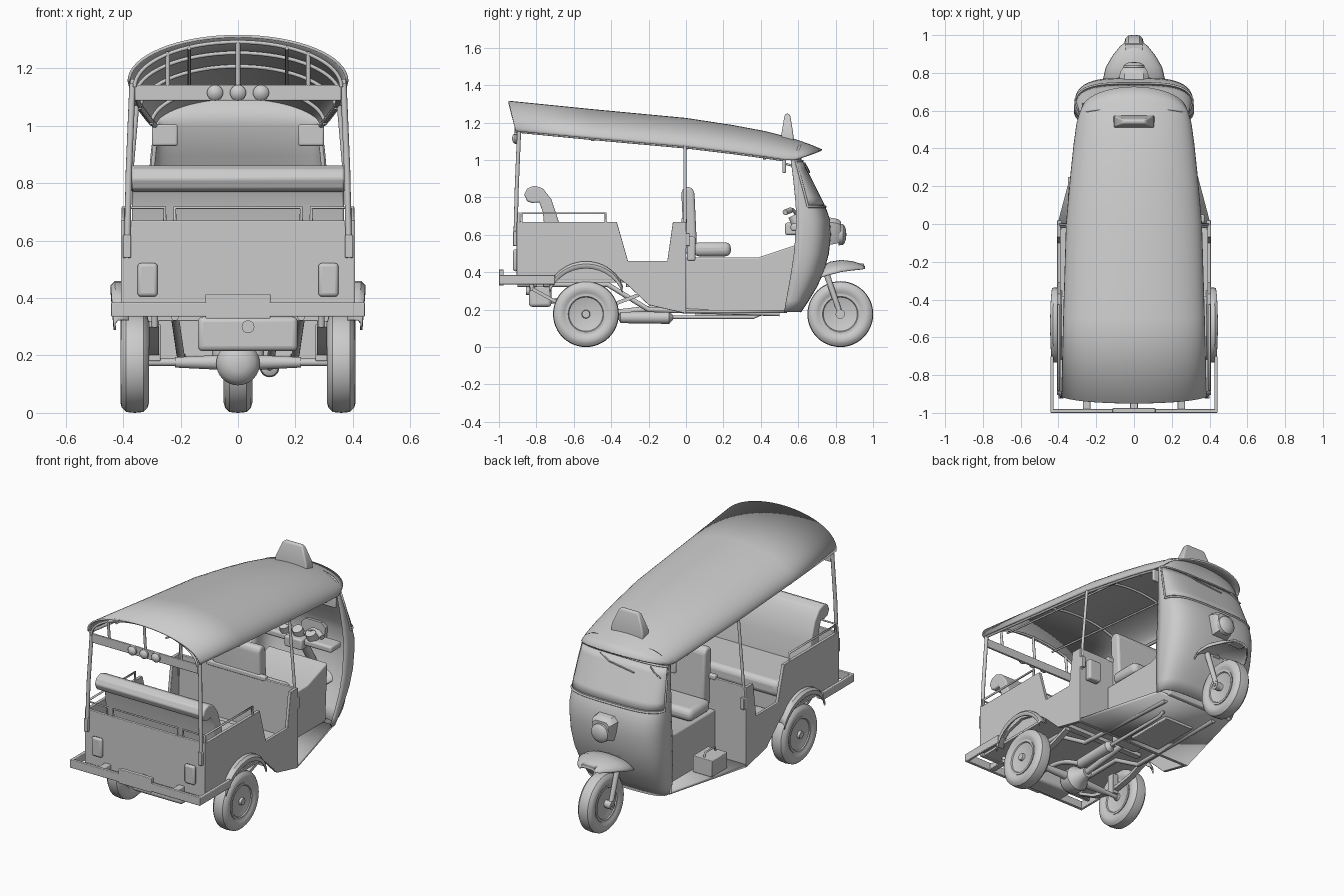
import bpy, bmesh, math
from mathutils import Vector

def mesh(name, verts, faces, thick=0, bevel=0, angle=35):
    me = bpy.data.meshes.new(name)
    me.from_pydata([tuple(v) for v in verts], [], faces)
    bm = bmesh.new()
    bm.from_mesh(me)
    bmesh.ops.recalc_face_normals(bm, faces=bm.faces)
    bm.to_mesh(me)
    bm.free()
    me.shade_smooth()
    me.set_sharp_from_angle(angle=math.radians(angle))
    ob = bpy.data.objects.new(name, me)
    bpy.context.collection.objects.link(ob)
    if thick:
        m = ob.modifiers.new("Solid", 'SOLIDIFY')
        m.thickness, m.offset = thick, 0
    if bevel:
        m = ob.modifiers.new("Bevel", 'BEVEL')
        m.width, m.segments, m.limit_method = bevel, 3, 'ANGLE'
    return ob

def box(name, x0, x1, y0, y1, z0, z1, bevel=0.004):
    return prism(name, [(y0, z0), (y1, z0), (y1, z1), (y0, z1)], x0, x1, bevel)

def prism(name, prof, x0, x1, bevel=0.004):
    n = len(prof)
    v = [(x, y, z) for x in (x0, x1) for y, z in prof]
    f = [tuple(range(n)), tuple(range(2 * n - 1, n - 1, -1))]
    f += [(i, (i + 1) % n, n + (i + 1) % n, n + i) for i in range(n)]
    return mesh(name, v, f, bevel=bevel)

def loft(name, rings, thick=0, closed=False, caps=False, bevel=0):
    n = len(rings[0])
    f = [(i * n + j, i * n + (j + 1) % n, (i + 1) * n + (j + 1) % n, (i + 1) * n + j)
         for i in range(len(rings) - 1) for j in range(n if closed else n - 1)]
    if caps:
        f += [tuple(range(n)), tuple(range((len(rings) - 1) * n, len(rings) * n))]
    return mesh(name, [p for r in rings for p in r], f, thick, bevel)

def lathe(name, origin, axis, prof, n=32):
    # prof holds (distance along axis, radius) pairs
    q = Vector(axis).to_track_quat('Z', 'Y')
    rings = [[Vector(origin) + q @ Vector((r * math.cos(a), r * math.sin(a), h))
              for a in (2 * math.pi * k / n for k in range(n))] for h, r in prof]
    return loft(name, rings, closed=True, caps=True)

def rod(name, a, b, r, r2=None, n=20):
    d = Vector(b) - Vector(a)
    return lathe(name, a, d, [(0, r), (d.length, r if r2 is None else r2)], n)

def tube(name, pts, r=0.008, smooth=False):
    cu = bpy.data.curves.new(name, 'CURVE')
    cu.dimensions, cu.bevel_depth, cu.bevel_resolution, cu.use_fill_caps = '3D', r, 3, True
    sp = cu.splines.new('BEZIER')
    sp.bezier_points.add(len(pts) - 1)
    sp.resolution_u = 6 if smooth else 1
    for b, p in zip(sp.bezier_points, pts):
        b.co = p
        b.handle_left_type = b.handle_right_type = 'AUTO' if smooth else 'VECTOR'
    ob = bpy.data.objects.new(name, cu)
    bpy.context.collection.objects.link(ob)
    return ob

# Wheels
def wheel(name, x, y):
    tire = [(-.036, .105), (-.046, .12), (-.05, .14), (-.045, .158), (-.03, .173), (0, .176),
            (.03, .173), (.045, .158), (.05, .14), (.046, .12), (.036, .105)]
    lathe(name + "_tire", (x, y, .176), (1, 0, 0), tire, 48)
    rim = [(-.05, .012), (-.05, .02), (-.03, .024), (-.028, .085), (-.042, .095), (-.042, .108),
           (.042, .108), (.042, .095), (.028, .085), (.03, .024), (.05, .02), (.05, .012)]
    lathe(name + "_rim", (x, y, .176), (1, 0, 0), rim, 40)

wheel("front_wheel", 0, .825)
wheel("rear_wheel_left", -.36, -.535)
wheel("rear_wheel_right", .36, -.535)

# Canopy: stations of (top y, edge y, half width, edge z, top z)
ROOF = [(-.95, -.91, .38, 1.155, 1.312), (-.5, -.5, .37, 1.115, 1.267), (0, 0, .355, 1.07, 1.22),
        (.25, .25, .333, 1.04, 1.182), (.42, .42, .315, 1.017, 1.15), (.56, .53, .3, 1.0, 1.115),
        (.66, .57, .288, 1.0, 1.08), (.725, .6, .275, 1.005, 1.053)]
def arch(s, inset=0, n=32):
    yt, ye, w, ze, zt = s
    return [((w - inset) * math.cos(t), ye + (yt - ye) * math.sin(t), ze + (zt - ze) * math.sin(t) - inset)
            for t in (math.pi * i / n for i in range(n + 1))]
loft("canopy", [arch(s) for s in ROOF], .01)
for i in (0, 1, 2, 4):
    tube("canopy_rib", arch((ROOF[i][1],) * 2 + ROOF[i][2:], .013 if i else .02), .007)
for s in (-1, 1):
    tube("canopy_side_rail", [(s * (w - .012), ye, ze) for _, ye, w, ze, _ in ROOF[:6]], .009)
    tube("canopy_stringer", [(s * .17, r[0] + .01, r[3] + (r[4] - r[3]) * .85 - .018) for r in ROOF[:5]], .006)
# Roof sign
loft("roof_sign", [[(sx * w, .542 + sy * d, z) for sx, sy in ((-1, -1), (1, -1), (1, 1), (-1, 1))]
                   for z, w, d in ((1.1, .108, .033), (1.145, .106, .031), (1.235, .07, .016), (1.248, .055, .009))],
     closed=True, caps=True, bevel=.007)

# Front cowl: (z, half width, front y, rear y)
COWL = [(.19, .262, .61, .525), (.25, .275, .65, .535), (.32, .288, .692, .548), (.4, .3, .73, .562),
        (.5, .308, .757, .577), (.6, .31, .768, .585), (.68, .31, .763, .59), (.73, .307, .746, .588),
        (.8, .302, .712, .583), (.9, .293, .662, .573), (1.0, .282, .612, .56), (1.02, .28, .605, .56)]
def cowl(z, t, off=0):
    i = max(k for k in range(len(COWL) - 1) if COWL[k][0] <= z)
    a, b = COWL[i], COWL[i + 1]
    f = (z - a[0]) / (b[0] - a[0])
    w, yf, yr = (a[k] + (b[k] - a[k]) * f for k in (1, 2, 3))
    c, s = math.cos(t), math.sin(t)
    return (math.copysign((w + off) * abs(c) ** .6, c), yr + (yf + off - yr) * max(s, 0) ** .55, z)
ts = [math.pi * i / 44 for i in range(45)]
header = [(x, y, 1.005 + .085 * math.sin(t)) for t in ts for x, y, _ in [cowl(1.0, t)]]
loft("front_cowl", [[cowl(r[0], t) for t in ts] for r in COWL[:-1]] + [header], .014)
wt = [.2 + (math.pi - .4) * i / 30 for i in range(31)]
loft("windscreen", [[cowl(z, t, .008) for t in wt] for z in (.76, .8, .85, .9, .95, .99)], .004)
tube("windscreen_seal", [cowl(.75, t, .009) for t in wt] + [cowl(z, wt[-1], .009) for z in (.8, .9)]
     + [cowl(.995, t, .009) for t in wt[::-1]] + [cowl(z, wt[0], .009) for z in (.9, .8, .75)], .006)
for t in (1.3, 2.1):
    tube("wiper", [cowl(.985, t, .016), cowl(.955, t + .2, .016), cowl(.935, t + .45, .016)], .004)
# Headlight
SHIELD = [(-.05, .55), (.05, .55), (.068, .6), (.076, .665), (.05, .69), (-.05, .69), (-.076, .665), (-.068, .6)]
loft("headlight_housing", [[(x * k, y, .615 + (z - .615) * k) for x, z in SHIELD]
                           for y, k in ((.73, 1.08), (.79, 1), (.815, .9), (.828, .75))], closed=True, caps=True)
lathe("headlight_lens", (0, .815, .602), (0, 1, 0), [(0, .058), (.024, .056), (.032, .046), (.04, .028), (.042, .005)])

# Front mudguard, fork and axle
loft("front_mudguard", [[(w * math.cos(t), y, z - d + d * math.sin(t)) for t in (math.pi * i / 16 for i in range(17))]
     for y, z, w, d in ((.66, .36, .1, .02), (.71, .42, .145, .05), (.77, .452, .16, .065), (.83, .462, .145, .06),
                        (.89, .455, .11, .045), (.94, .44, .07, .025), (.955, .43, .05, .012))], .008)
box("mudguard_tip", -.045, .045, .9, .952, .425, .446)
for s in (-1, 1):
    rod("fork_leg", (s * .066, .735, .44), (s * .066, .825, .176), .017, .014)
    rod("fork_boss", (s * .05, .825, .176), (s * .08, .825, .176), .025)
rod("front_axle", (-.085, .825, .176), (.085, .825, .176), .01)
rod("steering_column", (0, .6, .66), (0, .74, .42), .025)

# Driver compartment
mesh("cab_floor", [(-.405, 0, .19), (.405, 0, .19), (.262, .54, .19), (-.262, .54, .19)], [(0, 1, 2, 3)], .018)
prism("engine_cover", [(0, .19), (0, .48), (.39, .48), (.585, .545), (.565, .19)], -.2, .2, .008)
box("driver_cushion", -.2, .2, .04, .24, .485, .56, .03)
prism("driver_backrest", [(.06, .5), (-.01, .5), (-.025, .83), (-.01, .855), (.025, .855), (.045, .83)], -.16, .16, .014)
box("battery", -.35, -.22, .1, .25, .2, .3)
tube("battery_handle", [(-.285, .12, .3), (-.285, .13, .325), (-.285, .22, .325), (-.285, .23, .3)], .006)
box("side_box", .29, .375, .005, .05, .46, .59, .01)
box("dashboard", -.24, .24, .56, .66, .62, .66, .012)
box("instrument_box", -.06, .06, .53, .6, .6, .665, .01)
for x in (-.09, 0, .09):
    rod("gauge", (x, .6, .655), (x, .575, .705), .035, .03)
tube("handlebar", [(-.2, .53, .72), (-.12, .57, .735), (0, .6, .67), (.12, .57, .735), (.2, .53, .72)], .009, True)
for s in (-1, 1):
    rod("grip", (s * .2, .53, .72), (s * .15, .56, .732), .015)
    box("mirror", s * .255 - .045, s * .255 + .045, .515, .535, .93, 1.005, .008)
    tube("mirror_arm", [(s * .255, .53, .98), (s * .28, .57, .97)], .006)

# Passenger tub
SIDE = [(-.9, .36), (-.9, .67), (-.37, .67), (-.31, .46), (-.10, .46), (-.07, .67), (0, .67), (0, .18),
        (-.07, .195), (-.2, .225), (-.31, .33), (-.4, .4), (-.535, .43), (-.66, .4), (-.72, .36)]
for s in (-1, 1):
    prism("tub_side", SIDE, s * .388, s * .408, .003)
box("tub_rear_panel", -.408, .408, -.905, -.885, .34, .67)
box("partition", -.405, .405, -.02, 0, .18, .67)
box("partition_rail", -.2, .2, -.025, .005, .66, .69, .008)
box("tub_floor", -.39, .39, -.9, -.01, .345, .36, 0)
box("bench_base", -.385, .385, -.72, -.38, .36, .46)
box("bench_cushion", -.37, .37, -.73, -.36, .455, .55, .03)
prism("bench_backrest", [(-.745, .5), (-.66, .5), (-.68, .67), (-.72, .79), (-.765, .848), (-.81, .864), (-.85, .848),
      (-.865, .815), (-.85, .78), (-.82, .77), (-.785, .775), (-.765, .72)], -.37, .37, .008)

# Grab rails on the tub
for s in (-1, 1):
    tube("side_rail", [(s * .398, -.88, .66), (s * .398, -.88, .715), (s * .398, -.43, .715), (s * .398, -.43, .66)], .007)
    tube("corner_rail", [(s * .255, -.895, .66), (s * .255, -.895, .715), (s * .4, -.895, .715), (s * .4, -.895, .66)], .006)
tube("rear_rail", [(-.22, -.895, .66), (-.22, -.895, .715), (.22, -.895, .715), (.22, -.895, .66)], .006)

# Canopy posts and rear lamp board
for s in (-1, 1):
    tube("rear_post", [(s * .387, -.913, .54), (s * .38, -.905, .85), (s * .367, -.892, 1.16)], .011)
    box("post_bracket", s * .387 - .014, s * .387 + .014, -.925, -.9, .54, .62)
    tube("middle_post", [(s * .397, -.005, .53), (s * .385, -.005, .7), (s * .352, -.005, 1.08)], .009)
    box("middle_bracket", s * .395 - .012, s * .395 + .012, -.03, .02, .54, .61)
    box("tail_lamp", s * .315 - .035, s * .315 + .035, -.925, -.9, .405, .522, .02)
box("lamp_board", -.36, .36, -.905, -.89, 1.088, 1.142)
for x in (-.08, 0, .08):
    lathe("rear_lamp", (x, -.9, 1.115), (0, -1, 0), [(0, .028), (.015, .028), (.025, .02), (.03, .004)], 24)
for x, z in ((-.245, 1.26), (0, 1.295), (.245, 1.26)):
    rod("canopy_strut", (x, -.897, 1.14), (x, -.91, z), .008)

# Rear bumper frame
for s in (-1, 1):
    box("bumper_side", s * .425, s * .442, -1, -.7, .335, .385)
    box("bumper_tie", s * .25 - .02, s * .25 + .02, -.99, -.88, .34, .375)
box("bumper_middle_tie", -.02, .02, -.99, -.88, .34, .375)
box("bumper_beam", -.442, .442, -1, -.98, .335, .385)
box("plate_holder", -.113, .113, -1, -.975, .328, .415)

# Rear mudguards, springs and chassis
for s in (-1, 1):
    rings = []
    for k in range(15):
        a = math.radians(18 + 144 * k / 14)
        y, z, w = -.535 - .205 * math.cos(a), .265 + .19 * math.sin(a), .425 + .015 * math.sin(a)
        rings.append([(s * .38, y, z), (s * (w - .012), y, z), (s * w, y, z - .012), (s * w, y, z - .035)])
    loft("rear_mudguard", rings, .008)
    loft("leaf_spring", [[(s * .275, y, z), (s * .31, y, z), (s * .31, y, z + .02), (s * .275, y, z + .02)]
         for y, z in ((-.82, .3), (-.7, .235), (-.535, .195), (-.37, .225), (-.25, .27))], closed=True, caps=True)
    box("spring_clamp", s * .29 - .02, s * .29 + .02, -.56, -.51, .18, .31)
    rod("spring_shackle", (s * .29, -.82, .3), (s * .29, -.83, .36), .012)
    tube("chassis_rail", [(s * .22, -.9, .335), (s * .22, -.42, .335), (s * .2, -.2, .2), (s * .18, .5, .178)], .014)
    rod("axle_tube", (s * .06, -.535, .176), (s * .22, -.535, .176), .026, .018)
    rod("half_shaft", (s * .2, -.535, .176), (s * .32, -.535, .176), .013)
lathe("differential", (0, -.61, .172), (0, 1, 0), [(0, .03), (.015, .06), (.04, .076), (.1, .076), (.14, .045), (.19, .03)])
rod("drive_shaft", (0, -.43, .176), (0, -.05, .22), .018)
box("gearbox", -.09, .09, -.1, .02, .185, .3, .02)
box("fuel_tank", -.14, .208, -.84, -.72, .215, .335, .018)
rod("tank_cap", (.035, -.84, .3), (.035, -.855, .3), .022)
for y in (-.78, -.3):
    box("cross_member", -.29, .29, y - .02, y + .02, .32, .345)

# Exhaust and underfloor plate
lathe("muffler", (.11, -.36, .158), (0, 1, 0), [(0, .012), (.01, .03), (.27, .034), (.29, .012)], 24)
tube("exhaust_pipe", [(.11, -.08, .16), (.11, .36, .16), (.11, .4, .178)], .01)
tube("tail_pipe", [(.11, -.35, .158), (.12, -.5, .23), (.12, -.65, .25), (.12, -.79, .235)], .014, True)
box("skid_plate", -.14, .06, .05, .36, .165, .185)

# Turn tubes into meshes
bpy.ops.object.select_all(action='DESELECT')
for ob in bpy.data.objects:
    if ob.type == 'CURVE':
        ob.select_set(True)
        bpy.context.view_layer.objects.active = ob
bpy.ops.object.convert(target='MESH')
